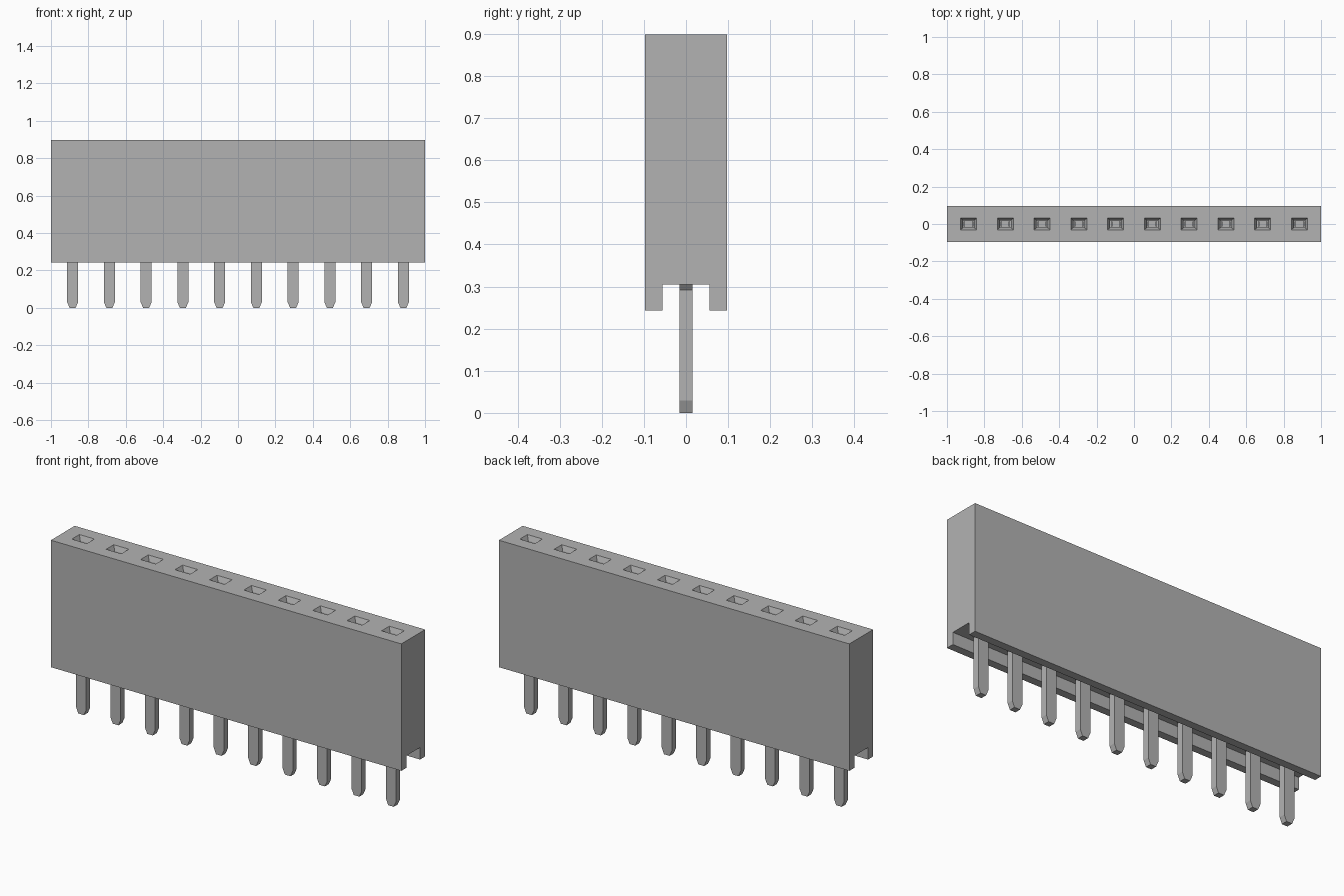
import bpy, bmesh

if "Cube" in bpy.data.objects:
    bpy.data.objects.remove(bpy.data.objects["Cube"])

COUNT, PITCH = 10, 0.1965
TOP, BOTTOM, CHANNEL = 0.898, 0.243, 0.305
HALF_Y, CHANNEL_Y = 0.097, 0.056
pin_positions = [(i - (COUNT - 1) / 2) * PITCH for i in range(COUNT)]

grey = bpy.data.materials.new("Neutral grey")
grey.use_nodes = True
colour = (0.45, 0.45, 0.45, 1)
grey.diffuse_color = colour
grey.node_tree.nodes["Principled BSDF"].inputs["Base Color"].default_value = colour


def make_object(name, bm):
    bmesh.ops.recalc_face_normals(bm, faces=bm.faces)
    mesh = bpy.data.meshes.new(name)
    bm.to_mesh(mesh)
    bm.free()
    mesh.materials.append(grey)
    obj = bpy.data.objects.new(name, mesh)
    bpy.context.collection.objects.link(obj)
    return obj


def loft(bm, x, rings):
    """Closed stack of rectangles, each given as half x, half y, z."""
    loops = [[bm.verts.new((x + sx * hx, sy * hy, z))
              for sx, sy in ((-1, -1), (1, -1), (1, 1), (-1, 1))]
             for hx, hy, z in rings]
    bm.faces.new(loops[0])
    bm.faces.new(loops[-1])
    for low, high in zip(loops, loops[1:]):
        for i in range(4):
            j = (i + 1) % 4
            bm.faces.new((low[i], low[j], high[j], high[i]))


# Housing: channelled profile extruded along its length
bm = bmesh.new()
half = [(CHANNEL_Y, CHANNEL), (CHANNEL_Y, BOTTOM), (HALF_Y, BOTTOM), (HALF_Y, TOP)]
profile = half + [(-y, z) for y, z in reversed(half)]
face = bm.faces.new([bm.verts.new((-1, y, z)) for y, z in profile])
ext = bmesh.ops.extrude_face_region(bm, geom=[face])
bmesh.ops.translate(bm, vec=(2, 0, 0),
                    verts=[v for v in ext["geom"] if isinstance(v, bmesh.types.BMVert)])
housing = make_object("housing", bm)

# Funnel-mouthed sockets cut into the top
bm = bmesh.new()
for x in pin_positions:
    loft(bm, x, [(0.03, 0.02, 0.45), (0.03, 0.02, TOP - 0.025),
                 (0.043, 0.031, TOP), (0.043, 0.031, TOP + 0.05)])
cutter = make_object("socket_cutter", bm)
cutter.hide_render = True
cutter.hide_viewport = True
cut = housing.modifiers.new("Sockets", 'BOOLEAN')
cut.operation = 'DIFFERENCE'
cut.solver = 'EXACT'
cut.object = cutter

for number, x in enumerate(pin_positions, 1):
    # Solder pin with chamfered tip and flared shoulder
    bm = bmesh.new()
    loft(bm, x, [(0.016, 0.016, 0), (0.029, 0.016, 0.03),
                 (0.029, 0.016, 0.292), (0.04, 0.016, CHANNEL + 0.001)])
    make_object(f"pin_{number}", bm)
    # Pair of spring leaves inside the socket
    bm = bmesh.new()
    for side in (-1, 1):
        loft(bm, x + side * 0.022, [(0.004, 0.014, 0.445), (0.004, 0.014, 0.84)])
    make_object(f"contact_{number}", bm)
